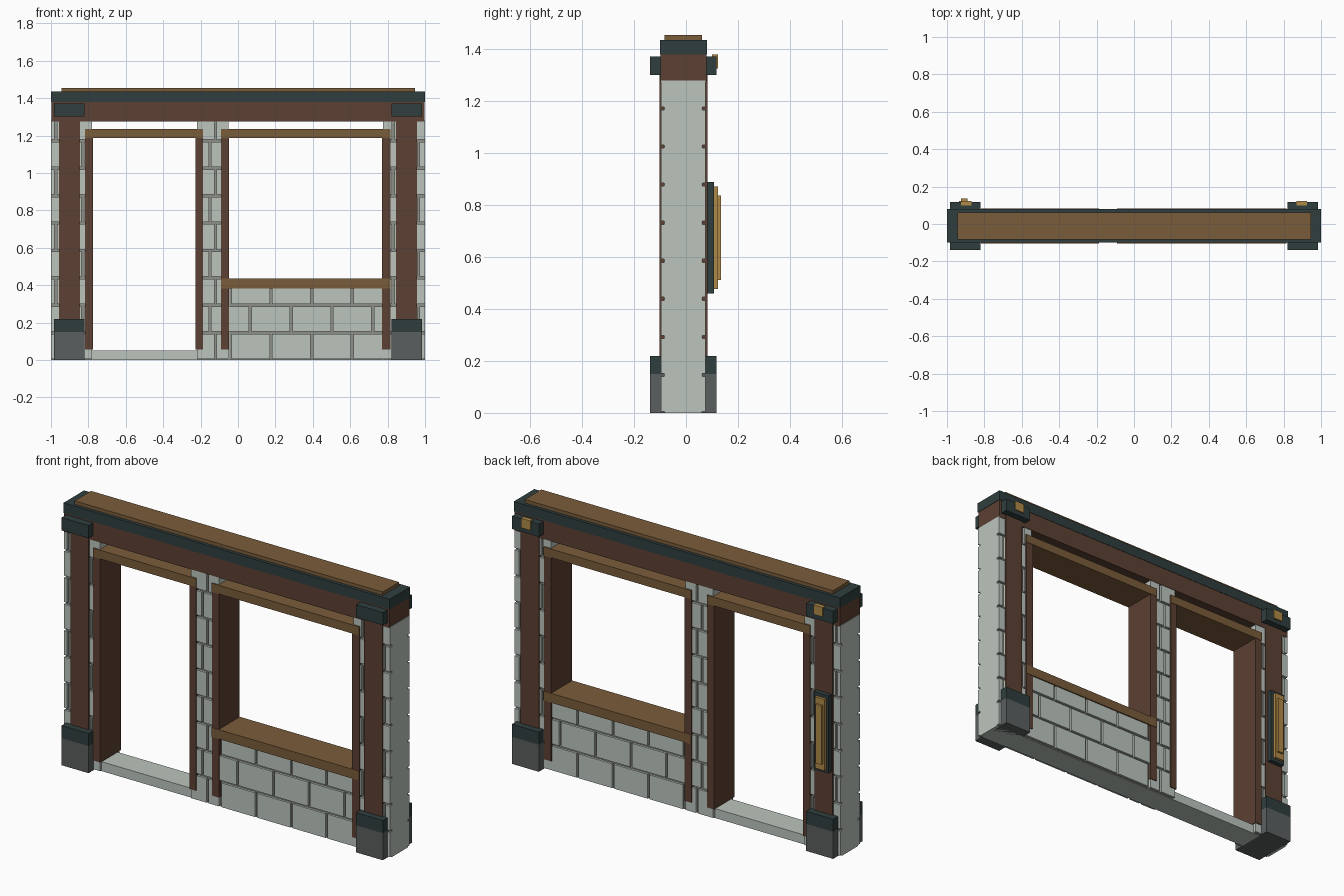
import bpy, bmesh

if "Cube" in bpy.data.objects:
    bpy.data.objects.remove(bpy.data.objects["Cube"])

def mat(name, hexcol):
    lin = []
    for i in (0, 2, 4):
        c = int(hexcol[i:i + 2], 16) / 255
        lin.append(c / 12.92 if c <= 0.04045 else ((c + 0.055) / 1.055) ** 2.4)
    m = bpy.data.materials.new(name)
    m.diffuse_color = (*lin, 1)
    m.use_nodes = True
    m.node_tree.nodes["Principled BSDF"].inputs["Base Color"].default_value = m.diffuse_color
    return m

STONE = mat("pale_stone", "BCC5BE")
MORTAR = mat("mortar_grey", "8E9089")
BROWN = mat("dark_brown_wood", "5C4033")
TAN = mat("tan_wood", "7A5C3A")
IRON = mat("dark_slate_metal", "303E3F")
FOOT = mat("foot_grey", "5B5F5F")
GOLD = mat("brass", "B08A48")

YC = -0.01  # centre plane of the wall

def boxes(name, material, items):
    """One object from boxes given as (x0, x1, y0, y1, z0, z1)."""
    bm = bmesh.new()
    for x0, x1, y0, y1, z0, z1 in items:
        r = bmesh.ops.create_cube(bm, size=1)
        for v in r["verts"]:
            v.co.x = x0 if v.co.x < 0 else x1
            v.co.y = y0 if v.co.y < 0 else y1
            v.co.z = z0 if v.co.z < 0 else z1
    me = bpy.data.meshes.new(name)
    bm.to_mesh(me)
    bm.free()
    me.materials.append(material)
    ob = bpy.data.objects.new(name, me)
    bpy.context.collection.objects.link(ob)
    return ob

def slab(x0, x1, half, z0, z1):
    """Box through the wall thickness."""
    return (x0, x1, YC - half, YC + half, z0, z1)

# wall sections: x range, top, vertical joint positions in even / odd rows
sections = [(-1.0, -0.78, 1.28, [-0.975], [-0.83]),
            (-0.22, -0.05, 1.28, [-0.12], [-0.15]),
            (0.775, 1.0, 1.28, [0.83], [0.965]),
            (-0.05, 0.775, 0.40, [-0.04, 0.177, 0.394, 0.611], [0.065, 0.285, 0.502, 0.72])]
boxes("wall_core", STONE, [slab(a, b, 0.07, 0, t) for a, b, t, _, _ in sections])
boxes("mortar_bed", MORTAR, [slab(a + 0.004, b - 0.004, 0.074, 0.004, min(t, 1.27))
                             for a, b, t, _, _ in sections])
boxes("door_threshold", STONE, [slab(-0.78, -0.22, 0.07, 0, 0.052)])

# stone blocks on both faces in staggered rows
ROW, GAP = 0.1465, 0.006
bricks = []
for a, b, top, even, odd in sections:
    row = 0
    while row * ROW < top - 0.02:
        z0, z1 = row * ROW + GAP, min((row + 1) * ROW - GAP, top)
        xs = [a - GAP] + (odd if row % 2 else even) + [b + GAP]
        for p, q in zip(xs, xs[1:]):
            if q - p > 3 * GAP:
                for y0, y1 in ((YC - 0.086, YC - 0.07), (YC + 0.07, YC + 0.086)):
                    bricks.append((p + GAP, q - GAP, y0, y1, z0, z1))
        row += 1
boxes("stone_blocks", STONE, bricks)

# top beam, cap and walkway board
boxes("top_beam", BROWN, [slab(-0.998, 0.998, 0.088, 1.275, 1.38)])
boxes("beam_cap", IRON, [slab(-1, 1, 0.09, 1.38, 1.436)])
boxes("cap_board", TAN, [slab(-0.945, 0.945, 0.072, 1.436, 1.455)])

# end posts with feet, collars and brackets
def both(x0, x1, half, z0, z1):
    return [slab(x0, x1, half, z0, z1), slab(-x1, -x0, half, z0, z1)]

boxes("end_posts", BROWN, both(0.845, 0.957, 0.092, 0.2, 1.31))
boxes("post_feet", FOOT, both(0.82, 0.985, 0.128, 0, 0.15))
boxes("foot_collars", IRON, both(0.82, 0.985, 0.128, 0.15, 0.22))
boxes("beam_brackets", IRON, both(0.82, 0.985, 0.128, 1.302, 1.373))
boxes("bracket_studs", GOLD, [(0.868, 0.925, 0.1, 0.124, 1.327, 1.38),
                              (-0.925, -0.868, 0.1, 0.124, 1.327, 1.38)])

# door and window frames
boxes("frame_jambs", BROWN, [slab(a, b, 0.091, 0.057, 1.19) for a, b in
      ((-0.818, -0.775), (-0.227, -0.187), (-0.09, -0.047), (0.77, 0.815))])
boxes("frame_headers", TAN, [slab(-0.818, -0.187, 0.093, 1.187, 1.235),
                             slab(-0.09, 0.815, 0.093, 1.187, 1.235)])
boxes("window_sill", TAN, [slab(-0.09, 0.815, 0.093, 0.383, 0.435)])

# panel on the back of the door-side post
boxes("panel_back", IRON, [(-0.95, -0.86, 0.07, 0.108, 0.46, 0.89)])
boxes("panel_plate", GOLD, [(-0.936, -0.877, 0.1, 0.123, 0.477, 0.872)])
boxes("panel_bar", GOLD, [(-0.925, -0.889, 0.12, 0.135, 0.512, 0.838)])
